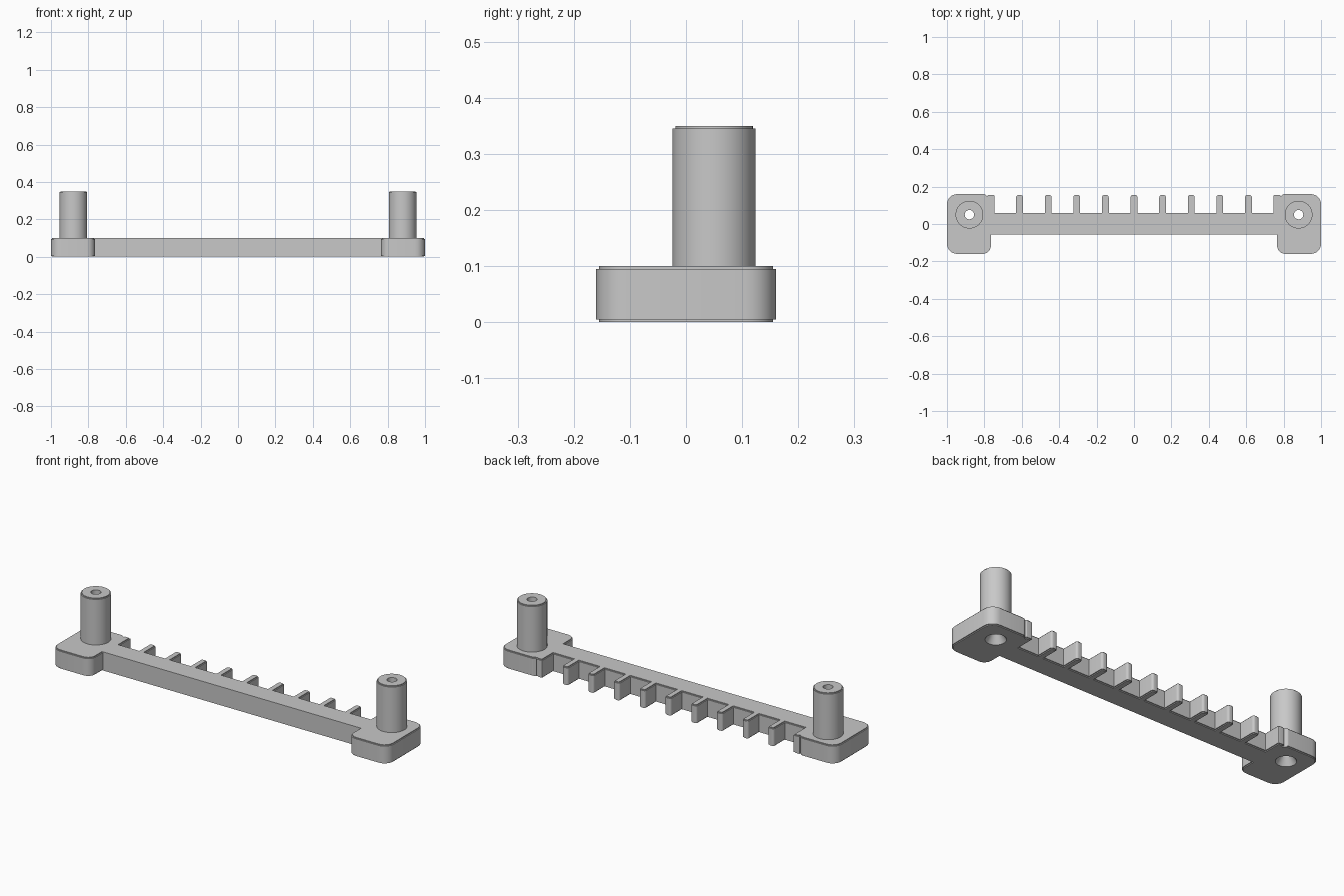
import bpy, bmesh, math
from mathutils import Vector

cube = bpy.data.objects.get("Cube")
if cube:
    bpy.data.objects.remove(cube, do_unlink=True)

grey = bpy.data.materials.new("plain grey")
grey.use_nodes = True
grey.diffuse_color = (0.58, 0.58, 0.58, 1)
grey.node_tree.nodes["Principled BSDF"].inputs["Base Color"].default_value = grey.diffuse_color

LIP = 0.005          # small step along the edges
HEIGHT = 0.1
POST_X, POST_Y = 0.88, 0.05
HOLE_R = 0.025
PITCH, TEETH = 0.153, 5


def loft(name, rings, capped=True):
    """Skin a stack of matching loops; without caps the last joins the first."""
    bm = bmesh.new()
    loops = [[bm.verts.new(p) for p in ring] for ring in rings]
    pairs = list(zip(loops, loops[1:]))
    if capped:
        bm.faces.new(loops[0])
        bm.faces.new(loops[-1])
    else:
        pairs.append((loops[-1], loops[0]))
    for a, b in pairs:
        for i in range(len(a)):
            bm.faces.new((a[i - 1], a[i], b[i], b[i - 1]))
    bmesh.ops.remove_doubles(bm, verts=bm.verts, dist=1e-5)
    bmesh.ops.recalc_face_normals(bm, faces=bm.faces)
    mesh = bpy.data.meshes.new(name)
    bm.to_mesh(mesh)
    bm.free()
    mesh.materials.append(grey)
    obj = bpy.data.objects.new(name, mesh)
    bpy.context.collection.objects.link(obj)
    return obj


def activate(obj):
    bpy.ops.object.select_all(action='DESELECT')
    obj.select_set(True)
    bpy.context.view_layer.objects.active = obj


def circle(x, y, r, z, n=48):
    return [(x + r * math.cos(k * math.tau / n), y + r * math.sin(k * math.tau / n), z)
            for k in range(n)]


def fillet(corners, z, steps=6):
    """Round each (x, y, radius) corner of a closed polygon."""
    out = []
    for i, (x, y, r) in enumerate(corners):
        p = Vector((x, y, 0))
        if r > 0:
            u = (Vector((*corners[i - 1][:2], 0)) - p).normalized()
            v = (Vector((*corners[(i + 1) % len(corners)][:2], 0)) - p).normalized()
            half = u.angle(v) / 2
            t = r / math.tan(half)
            c = p + (u + v).normalized() * r / math.sin(half)
            a, b = (p + u * t - c).normalized(), (p + v * t - c).normalized()
            out += [c + a.slerp(b, k / steps) * r for k in range(steps + 1)]
        else:
            out.append(p)
    return [(p.x, p.y, z) for p in out]


def outline(d, z):
    """Frame outline pulled in by d; the front of the bar stays flush."""
    plate = [(-0.765 - d, -0.055, 0), (-0.765 - d, -0.16 + d, 0.045 - d),
             (-1 + d, -0.16 + d, 0.055 - d), (-1 + d, 0.16 - d, 0.055 - d),
             (-0.8, 0.16 - d, 0.012)]
    points = list(plate)
    w, tip, root, notch = 0.018 - d, 0.155 - d, 0.06 - d, 0.147 - d
    for i in range(-TEETH, TEETH + 1):
        c = i * PITCH
        r = 0.012 - d if abs(i) < TEETH else 0.004
        points += [(c - w, notch if i == -TEETH else root, 0), (c - w, tip, r),
                   (c + w, tip, r), (c + w, notch if i == TEETH else root, 0)]
    points += [(-x, y, r) for x, y, r in reversed(plate)]
    return fillet(points, z)


# Toothed bar with its two end plates
frame = loft("toothed_frame", [outline(d, z) for d, z in (
    (LIP, 0), (LIP, LIP), (0, LIP),
    (0, HEIGHT - LIP), (LIP, HEIGHT - LIP), (LIP, HEIGHT))])

for side, label in ((-1, "right"), (1, "left")):
    x = side * POST_X
    # Countersunk screw hole through the plate
    cutter = loft("hole_cutter", [circle(x, POST_Y, r, z) for r, z in (
        (0.056, -0.01), (HOLE_R, 0.04), (HOLE_R, HEIGHT + 0.02))])
    cutter.hide_render = True
    cut = frame.modifiers.new("hole", 'BOOLEAN')
    cut.operation, cut.solver, cut.object = 'DIFFERENCE', 'EXACT', cutter
    activate(frame)
    bpy.ops.object.modifier_apply(modifier=cut.name)
    bpy.data.objects.remove(cutter, do_unlink=True)

    # Hollow post
    top, r = 0.35, 0.074
    post = loft(label + "_post", [circle(x, POST_Y, rad, z) for rad, z in (
        (r, HEIGHT), (r, top - LIP), (r - LIP, top - LIP),
        (r - LIP, top), (HOLE_R, top), (HOLE_R, HEIGHT))], capped=False)
    activate(post)
    bpy.ops.object.shade_smooth_by_angle(angle=math.radians(30))

activate(frame)
bpy.ops.object.shade_smooth_by_angle(angle=math.radians(30))
